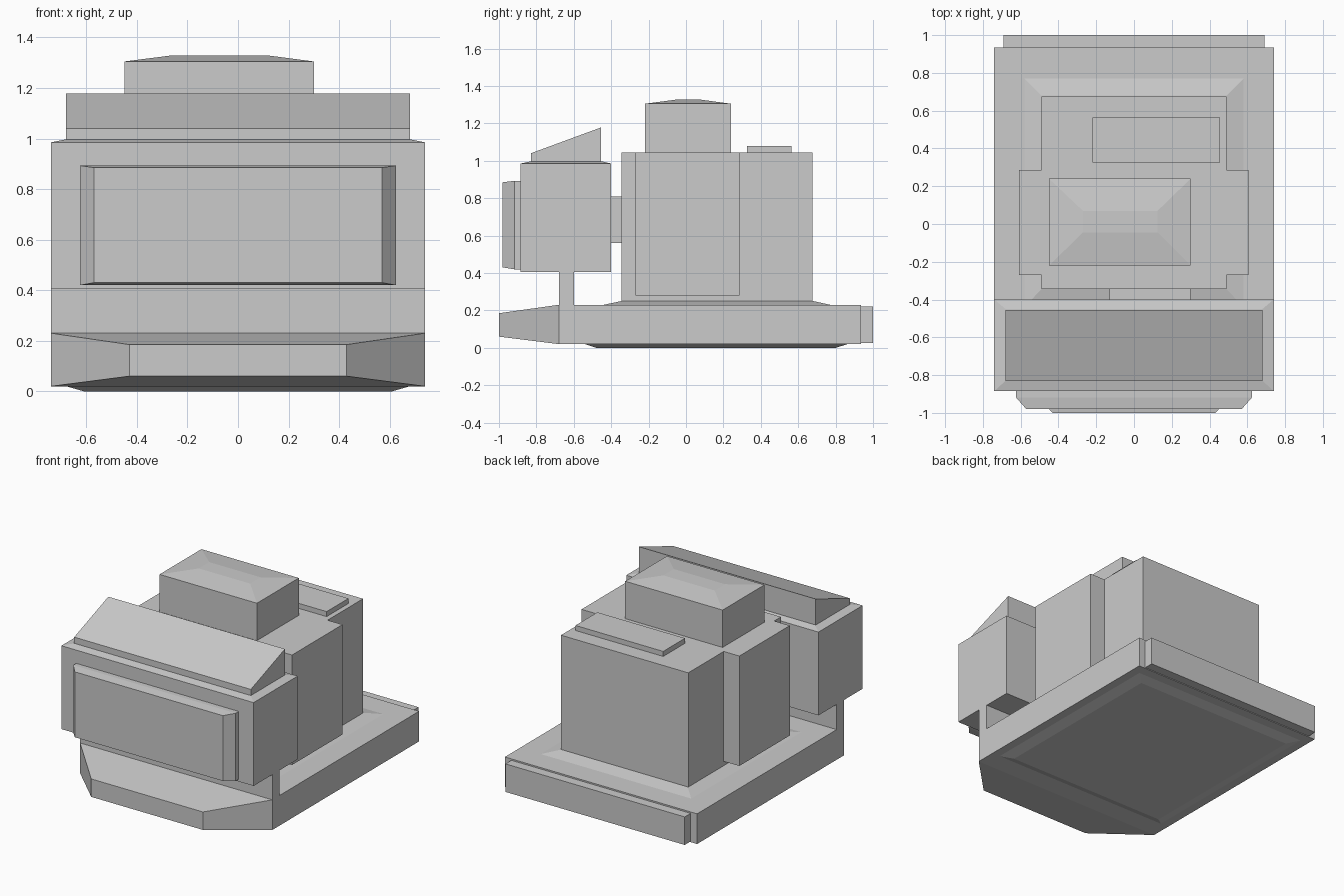
import bpy


def loft(name, axis, a, rect_a, b, rect_b):
    """Solid between two rectangles (u0, u1, v0, v1) at a and b along an axis."""
    verts = []
    for t, (u0, u1, v0, v1) in ((a, rect_a), (b, rect_b)):
        for u, v in ((u0, v0), (u1, v0), (u1, v1), (u0, v1)):
            # axis y: rectangle in x, z; axis z: rectangle in x, y
            verts.append((u, t, v) if axis == 'y' else (u, v, t))
    faces = [(3, 2, 1, 0), (4, 5, 6, 7)]
    faces += [(i, (i + 1) % 4, (i + 1) % 4 + 4, i + 4) for i in range(4)]
    if axis == 'y':
        faces = [f[::-1] for f in faces]
    me = bpy.data.meshes.new(name)
    me.from_pydata(verts, [], faces)
    ob = bpy.data.objects.new(name, me)
    bpy.context.collection.objects.link(ob)
    return ob


def box(name, x0, x1, y0, y1, z0, z1):
    return loft(name, 'z', z0, (x0, x1, y0, y1), z1, (x0, x1, y0, y1))


# Base slab with tapered nose, stepped tail and shallow plates
box("base_slab", -0.74, 0.74, -0.68, 0.935, 0.02, 0.23)
loft("base_nose", 'y', -1.0, (-0.43, 0.43, 0.06, 0.185), -0.68, (-0.74, 0.74, 0.02, 0.23))
box("base_tail", -0.69, 0.69, 0.935, 1.0, 0.025, 0.22)
loft("bottom_plate", 'z', 0.0, (-0.61, 0.61, -0.48, 0.80), 0.02, (-0.68, 0.68, -0.54, 0.865))
loft("top_plate", 'z', 0.23, (-0.58, 0.58, -0.44, 0.77), 0.25, (-0.49, 0.49, -0.345, 0.68))

# Main body and side pods
box("body", -0.49, 0.49, -0.345, 0.675, 0.25, 1.045)
for side, x0, x1 in (("left", -0.61, -0.49), ("right", 0.49, 0.605)):
    box(side + "_pod", x0, x1, -0.27, 0.285, 0.28, 1.045)

# Turret block with bevelled cap, and small roof plate
box("turret", -0.45, 0.30, -0.22, 0.24, 1.045, 1.305)
loft("turret_cap", 'z', 1.305, (-0.45, 0.30, -0.22, 0.24), 1.328, (-0.27, 0.125, -0.045, 0.07))
box("roof_plate", -0.22, 0.455, 0.325, 0.565, 1.045, 1.08)

# Front housing, its support wall and link to the body
box("front_housing", -0.74, 0.74, -0.885, -0.40, 0.405, 0.985)
loft("housing_cap", 'z', 0.985, (-0.74, 0.74, -0.885, -0.40), 0.997, (-0.68, 0.68, -0.83, -0.45))
box("support_wall", -0.74, 0.74, -0.68, -0.60, 0.23, 0.405)
box("body_link", -0.13, 0.30, -0.40, -0.345, 0.56, 0.81)

# Sloped visor on the housing: raise the back edge of a box
visor = box("visor", -0.68, 0.68, -0.83, -0.455, 0.99, 1.04)
for v in visor.data.vertices:
    if v.co.z > 1.0 and v.co.y > -0.6:
        v.co.z = 1.178

# Front panel with chamfered face
box("front_panel", -0.625, 0.625, -0.918, -0.885, 0.42, 0.893)
loft("front_panel_face", 'y', -0.98, (-0.57, 0.57, 0.43, 0.885), -0.918, (-0.625, 0.625, 0.42, 0.893))
